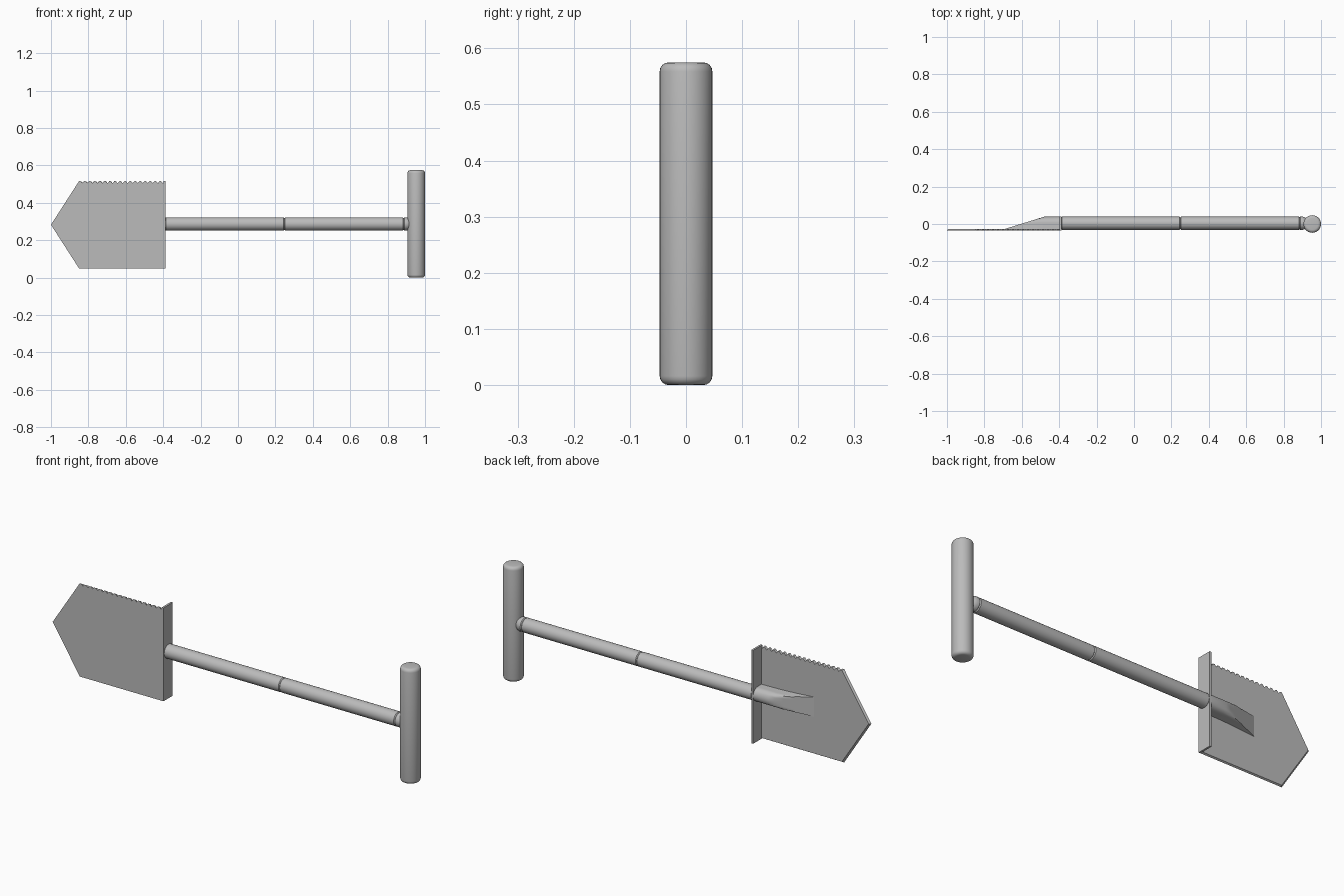
import bpy, bmesh
from math import sin, cos, pi, radians
from mathutils import Matrix, Vector

cube = bpy.data.objects.get("Cube")
if cube:
    bpy.data.objects.remove(cube, do_unlink=True)

steel = bpy.data.materials.new("grey_steel")
steel.use_nodes = True
GREY = (0.5, 0.5, 0.5, 1)
steel.diffuse_color = GREY
steel.node_tree.nodes["Principled BSDF"].inputs["Base Color"].default_value = GREY

MID = 0.287      # height of the long axis
AXIS_Y = 0.004   # depth of the shaft centre
FRONT, BACK = -0.034, -0.026


def finish(name, bm, angle=35):
    bmesh.ops.recalc_face_normals(bm, faces=bm.faces)
    mesh = bpy.data.meshes.new(name)
    bm.to_mesh(mesh)
    bm.free()
    mesh.materials.append(steel)
    obj = bpy.data.objects.new(name, mesh)
    bpy.context.collection.objects.link(obj)
    bpy.ops.object.select_all(action='DESELECT')
    obj.select_set(True)
    bpy.context.view_layer.objects.active = obj
    bpy.ops.object.shade_smooth_by_angle(angle=radians(angle))
    return obj


def loft(name, rings, angle=35):
    """Skin closed rings of points and cap both ends."""
    bm = bmesh.new()
    rows = [[bm.verts.new(p) for p in ring] for ring in rings]
    n = len(rows[0])
    for a, b in zip(rows, rows[1:]):
        for i in range(n):
            j = (i + 1) % n
            bm.faces.new((a[i], a[j], b[j], b[i]))
    bm.faces.new(rows[0][::-1])
    bm.faces.new(rows[-1])
    return finish(name, bm, angle)


def turned(name, profile, matrix, sides=32):
    """Round part from (radius, height) pairs."""
    return loft(name, [[matrix @ Vector((r * cos(2 * pi * i / sides),
                                         r * sin(2 * pi * i / sides), h))
                        for i in range(sides)] for r, h in profile])


# Cross grip with rounded ends
R, L, F = 0.047, 0.575, 0.016
arc = [(R - F + F * sin(t * pi / 8), F - F * cos(t * pi / 8)) for t in range(5)]
grip = arc + [(r, L - h) for r, h in reversed(arc)]
turned("cross_grip", grip, Matrix.Translation((1 - R, 0, 0)))

# Shaft: two tubes and a collar, parted by narrow grooves
along_x = Matrix.Translation((0, AXIS_Y, MID)) @ Matrix.Rotation(pi / 2, 4, 'Y')


def tube(start, end, r=0.035, c=0.004):
    return [(r - c, start), (r, start + c), (r, end - c), (r - c, end)]


turned("lower_shaft", tube(-0.39, 0.248), along_x)
turned("upper_shaft", tube(0.248, 0.885), along_x)
turned("grip_collar", [(0.031, 0.885), (0.035, 0.889), (0.035, 0.902),
                       (0.031, 0.914), (0.024, 0.922), (0.02, 0.94)], along_x)

# Blade: pointed plate with a saw edge on top and a thinned rim
LOW, HIGH, SHOULDER, HEEL = 0.05, 0.516, -0.85, -0.392
outline = [(HEEL, LOW), (SHOULDER, LOW), (-1, (LOW + HIGH) / 2), (SHOULDER, HIGH)]
TEETH = 17
step = (HEEL - SHOULDER) / TEETH
for i in range(TEETH):
    x = SHOULDER + i * step
    outline += [(x + step * 0.3, HIGH), (x + step * 0.65, HIGH - 0.011), (x + step, HIGH)]
front = [(x, FRONT, z) for x, z in outline]
back = [(HEEL + (x - HEEL) * 0.985, BACK, MID + (z - MID) * 0.98) for x, z in outline]
loft("blade", [front, back], 20)

# Foot rest folded back along the heel of the blade
loft("foot_rest", [[(x, y, z) for x, y in ((-0.398, FRONT), (-0.388, FRONT),
                                           (-0.388, 0.039), (-0.398, 0.039))]
                   for z in (LOW, HIGH)], 20)


# Socket: round at the shaft, cut by a slope and flaring flat onto the blade
def socket_ring(x, half, top, base):
    r, pts = 0.035, []
    for i in range(25):
        a = pi * i / 24
        z = half * cos(a)
        y = min(AXIS_Y + r * sin(a), top)
        pts.append((x, max(y, BACK - 0.002), MID + z))
    pts += [(x, FRONT + 0.002, MID - base), (x, FRONT + 0.002, MID + base)]
    return pts


rings = []
for x, half, base in ((-0.39, 0.035, 0.036), (-0.48, 0.035, 0.038), (-0.51, 0.035, 0.039),
                      (-0.55, 0.036, 0.041), (-0.6, 0.039, 0.044),
                      (-0.65, 0.044, 0.048), (-0.69, 0.05, 0.052)):
    slope = 0.039 + (x + 0.48) * 0.065 / 0.21
    rings.append(socket_ring(x, half, min(0.039, slope), base))
loft("socket", rings, 30)
